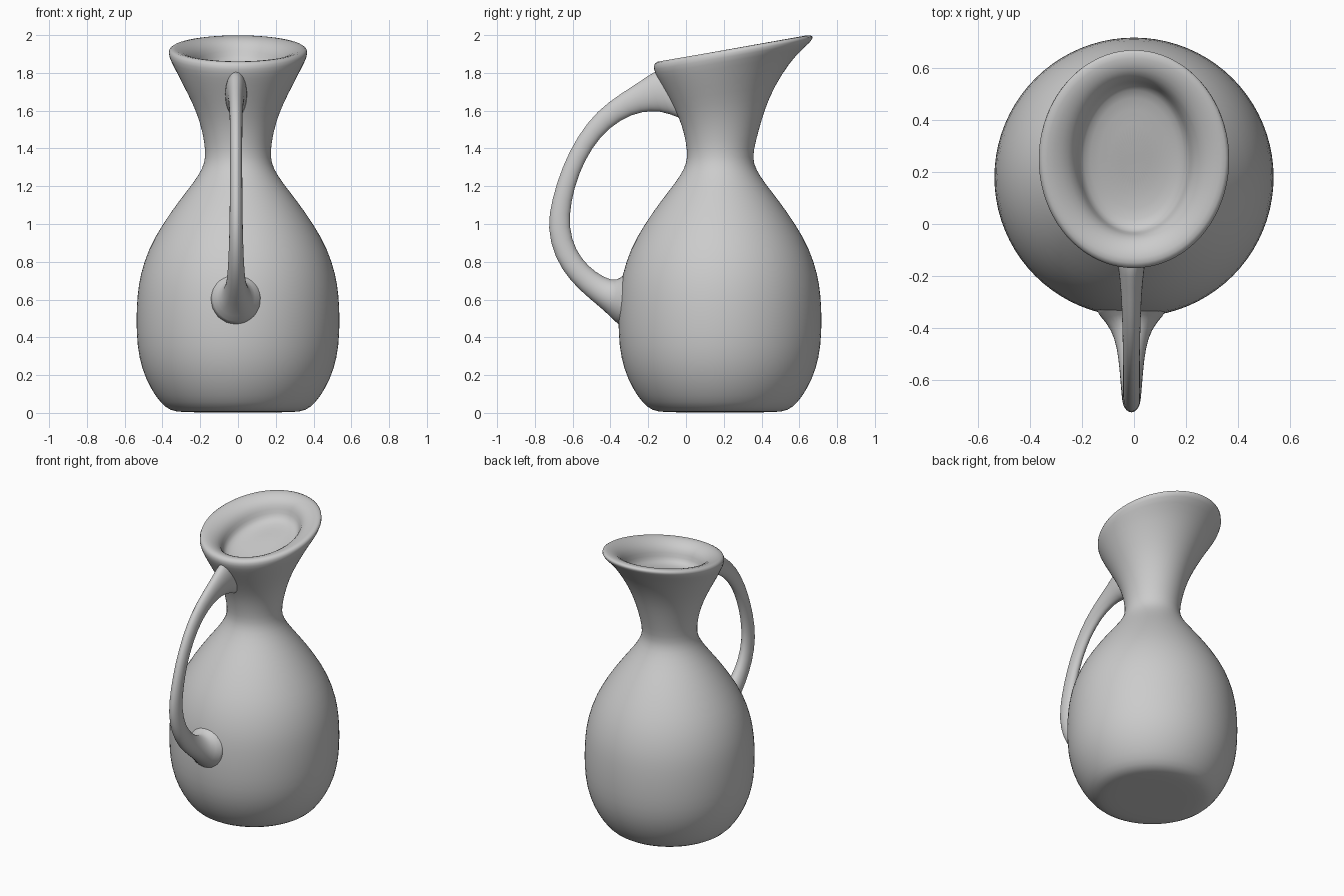
import bpy, bmesh, math


def loft(name, rings, levels):
    """Skin a closed surface over a list of equal-length point rings, capping both ends."""
    bm = bmesh.new()
    loops = [[bm.verts.new(p) for p in ring] for ring in rings]
    n = len(loops[0])
    for a, b in zip(loops, loops[1:]):
        for i in range(n):
            j = (i + 1) % n
            bm.faces.new((a[i], a[j], b[j], b[i]))
    bm.faces.new(loops[0][::-1])
    bm.faces.new(loops[-1])
    bmesh.ops.recalc_face_normals(bm, faces=bm.faces)
    for f in bm.faces:
        f.smooth = True
    mesh = bpy.data.meshes.new(name)
    bm.to_mesh(mesh)
    bm.free()
    obj = bpy.data.objects.new(name, mesh)
    bpy.context.collection.objects.link(obj)
    mod = obj.modifiers.new("smooth", 'SUBSURF')
    mod.levels = mod.render_levels = levels
    return obj


def jug_ring(y0, z0, y1, z1, rx, n=40):
    """Ellipse from the handle side (y0, z0) to the spout side (y1, z1), tilted in between."""
    pts = []
    for i in range(n):
        a = 2 * math.pi * i / n
        s = math.sin(a)
        pts.append((rx * math.cos(a), (y0 + y1) / 2 + (y1 - y0) / 2 * s,
                    (z0 + z1) / 2 + (z1 - z0) / 2 * s))
    return pts


# Jug body: round belly profile (radius, height)
belly = [(0.15, 0.003), (0.30, 0.003), (0.36, 0.012), (0.41, 0.05), (0.465, 0.13),
         (0.51, 0.23), (0.536, 0.35), (0.541, 0.50), (0.535, 0.62), (0.52, 0.73),
         (0.475, 0.87), (0.40, 1.00), (0.315, 1.12), (0.235, 1.22), (0.19, 1.29),
         (0.171, 1.35)]
rings = [jug_ring(0.18 - r, z, 0.18 + r, z, r) for r, z in belly]

# Flared oval neck, rolled rim and recessed mouth: y0, z0, y1, z1, half width
neck = [(0.000, 1.43, 0.370, 1.44, 0.178),
        (-0.020, 1.52, 0.400, 1.55, 0.200),
        (-0.060, 1.61, 0.440, 1.67, 0.240),
        (-0.110, 1.70, 0.505, 1.79, 0.295),
        (-0.150, 1.77, 0.585, 1.90, 0.340),
        (-0.175, 1.82, 0.665, 1.965, 0.370),
        (-0.170, 1.855, 0.680, 1.998, 0.368),
        (-0.135, 1.865, 0.640, 2.002, 0.340),
        (-0.085, 1.850, 0.590, 1.985, 0.280),
        (-0.045, 1.815, 0.555, 1.945, 0.230),
        (-0.035, 1.765, 0.545, 1.890, 0.215),
        (-0.020, 1.735, 0.525, 1.850, 0.200),
        (0.050, 1.725, 0.450, 1.825, 0.140),
        (0.180, 1.750, 0.320, 1.800, 0.050)]
rings += [jug_ring(*r) for r in neck]
loft("jug_body", rings, 1)

# Handle stations: outer edge y, z, inner edge y, z, half width
handle = [(-0.11, 1.82, 0.02, 1.53, 0.065),
          (-0.165, 1.81, -0.09, 1.59, 0.058),
          (-0.24, 1.755, -0.18, 1.602, 0.045),
          (-0.345, 1.69, -0.285, 1.585, 0.038),
          (-0.47, 1.60, -0.405, 1.515, 0.034),
          (-0.575, 1.465, -0.50, 1.405, 0.033),
          (-0.655, 1.305, -0.57, 1.265, 0.033),
          (-0.71, 1.13, -0.61, 1.12, 0.034),
          (-0.735, 0.98, -0.622, 0.98, 0.036),
          (-0.695, 0.82, -0.585, 0.86, 0.040),
          (-0.61, 0.695, -0.52, 0.775, 0.046),
          (-0.51, 0.605, -0.435, 0.715, 0.056),
          (-0.43, 0.54, -0.365, 0.695, 0.080),
          (-0.375, 0.485, -0.325, 0.735, 0.125),
          (-0.32, 0.43, -0.27, 0.79, 0.17)]
rings = []
for yo, zo, yi, zi, hw in handle:
    ring = []
    for i in range(16):
        a = 2 * math.pi * i / 16
        s = 1.03 * math.sin(a)
        ring.append((-0.01 + hw * math.cos(a), (yo + yi) / 2 + (yo - yi) / 2 * s,
                     (zo + zi) / 2 + (zo - zi) / 2 * s))
    rings.append(ring)
loft("handle", rings, 1)
